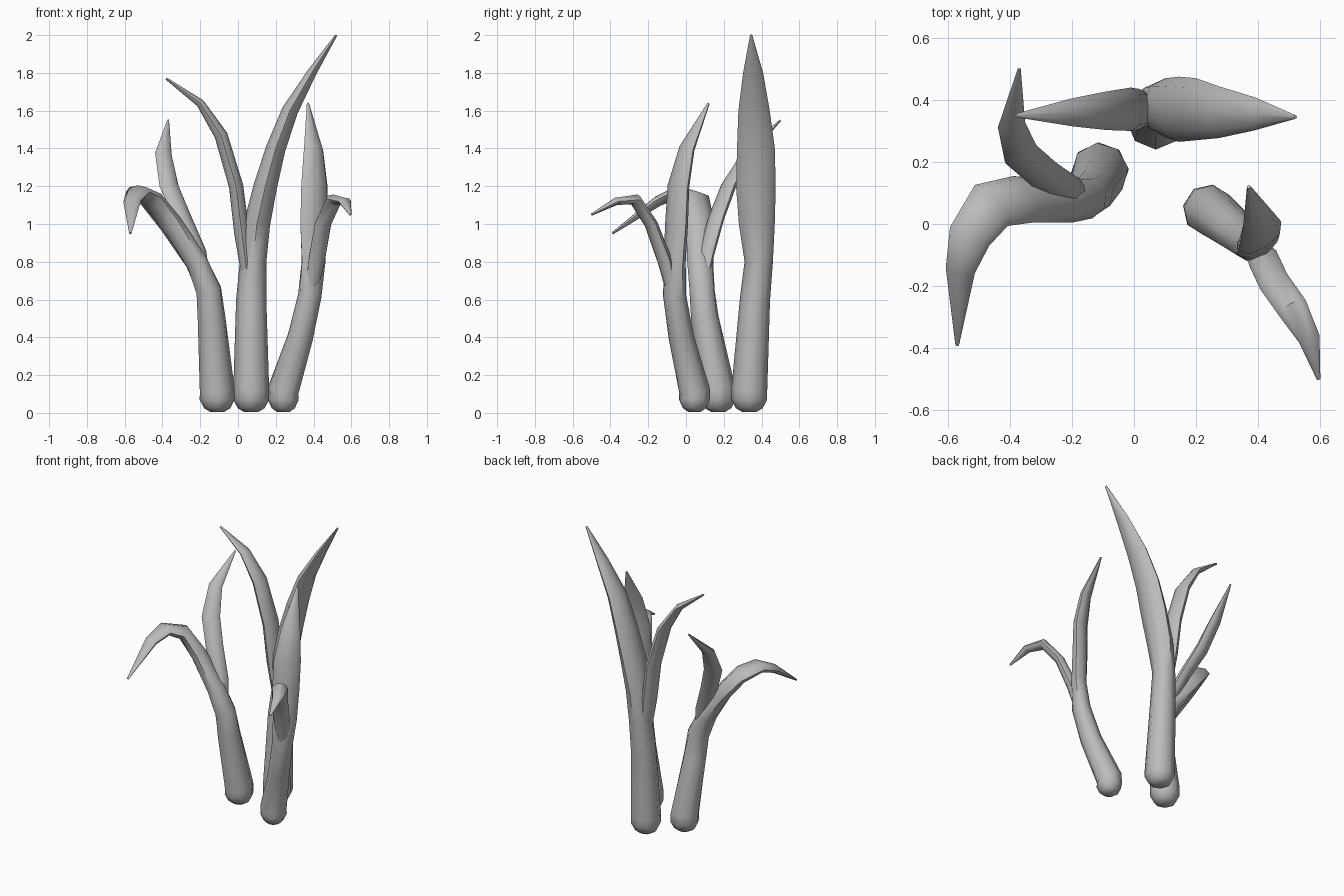
import bpy
import bmesh
import math
from mathutils import Vector

default_cube = bpy.data.objects.get("Cube")
if default_cube:
    bpy.data.objects.remove(default_cube, do_unlink=True)

SIDES = 8

# One plain grey for the whole plant
grey = bpy.data.materials.new("plain grey")
grey.use_nodes = True
grey.diffuse_color = (.5, .5, .5, 1)
shader = next(n for n in grey.node_tree.nodes if n.type == 'BSDF_PRINCIPLED')
shader.inputs["Base Color"].default_value = grey.diffuse_color
shader.inputs["Roughness"].default_value = .8


def rounded_foot(x, y, radius):
    """Rows that close the bottom of a stalk with a blunt, rounded end."""
    profile = ((.005, .4), (.025, .75), (.07, 1), (.12, 1))
    return [(x, y, z, radius * s, radius * s) for z, s in profile]


def sweep(name, rows, start_angle, end_angle):
    """Skin elliptical rings along a path.

    Each row holds x, y, z, half width and half thickness. The angles give
    the plan direction of the broad side at the root and at the tip.
    """
    bm = bmesh.new()
    points = [Vector(row[:3]) for row in rows]
    last = len(rows) - 1
    rings = []
    for i, (centre, row) in enumerate(zip(points, rows)):
        before = points[max(i - 1, 0)]
        after = points[min(i + 1, last)]
        tangent = (after - before).normalized()
        blend = (i / last) ** 2
        angle = math.radians(start_angle + (end_angle - start_angle) * blend)
        broad = Vector((math.cos(angle), math.sin(angle), 0))
        broad = (broad - tangent * broad.dot(tangent)).normalized()
        thin = tangent.cross(broad)
        half_width, half_thickness = row[3:]
        ring = []
        for k in range(SIDES):
            turn = math.tau * k / SIDES
            offset = (broad * math.cos(turn) * half_width
                      + thin * math.sin(turn) * half_thickness)
            ring.append(bm.verts.new(centre + offset))
        rings.append(ring)

    for lower, upper in zip(rings, rings[1:]):
        for k in range(SIDES):
            n = (k + 1) % SIDES
            bm.faces.new((lower[k], lower[n], upper[n], upper[k]))
    bm.faces.new(rings[0][::-1])
    bm.faces.new(rings[-1])
    bmesh.ops.recalc_face_normals(bm, faces=bm.faces)

    mesh = bpy.data.meshes.new(name)
    bm.to_mesh(mesh)
    bm.free()
    mesh.materials.append(grey)
    obj = bpy.data.objects.new(name, mesh)
    bpy.context.collection.objects.link(obj)
    bpy.ops.object.select_all(action='DESELECT')
    obj.select_set(True)
    bpy.context.view_layer.objects.active = obj
    bpy.ops.object.shade_smooth_by_angle(angle=math.radians(50))
    return obj


# Tall rear stalk running into its broad main leaf
sweep("rear_stalk", rounded_foot(.07, .335, .095) + [
    (.07, .365, .6, .08, .08),
    (.08, .385, .8, .075, .07),
    (.1, .375, 1, .095, .07),
    (.145, .37, 1.2, .105, .062),
    (.2, .37, 1.4, .1, .052),
    (.275, .36, 1.6, .083, .043),
    (.39, .355, 1.8, .053, .025),
    (.52, .345, 2, .006, .006)], 90, 90)

# Side leaf of the rear stalk
sweep("rear_side_leaf", [
    (.05, .37, .72, .05, .03),
    (.02, .37, .95, .065, .04),
    (-.01, .37, 1.2, .07, .038),
    (-.09, .365, 1.47, .062, .035),
    (-.2, .36, 1.64, .045, .022),
    (-.38, .35, 1.77, .006, .006)], 90, 90)

# Right stalk running into a leaf that droops forward
sweep("right_stalk", rounded_foot(-.11, .17, .093) + [
    (-.14, .1, .5, .075, .075),
    (-.155, .085, .65, .07, .07),
    (-.22, .075, .8, .075, .06),
    (-.355, .08, 1, .085, .052),
    (-.46, .06, 1.13, .085, .045),
    (-.53, -.04, 1.17, .07, .035),
    (-.56, -.15, 1.12, .048, .028),
    (-.57, -.39, .95, .006, .006)], 90, 175)

# Upright leaf behind the right stalk
sweep("right_upright_leaf", [
    (-.17, .085, .68, .03, .025),
    (-.21, .11, .85, .05, .035),
    (-.29, .16, 1.03, .055, .032),
    (-.365, .225, 1.2, .058, .032),
    (-.395, .32, 1.37, .045, .025),
    (-.37, .5, 1.55, .005, .005)], 45, 0)

# Left stalk running into an upright leaf
sweep("left_stalk", rounded_foot(.24, .045, .083) + [
    (.33, -.025, .4, .068, .068),
    (.38, -.06, .62, .065, .06),
    (.4, -.06, .8, .075, .048),
    (.4, -.05, 1, .085, .045),
    (.405, -.04, 1.2, .085, .04),
    (.4, .005, 1.4, .06, .03),
    (.37, .12, 1.64, .006, .006)], 35, 35)

# Leaf of the left stalk arching forward
sweep("left_drooping_leaf", [
    (.385, -.07, .62, .03, .03),
    (.415, -.11, .8, .05, .035),
    (.45, -.185, 1, .05, .03),
    (.51, -.27, 1.13, .05, .03),
    (.565, -.37, 1.12, .035, .02),
    (.595, -.5, 1.05, .006, .006)], 32, 12)
